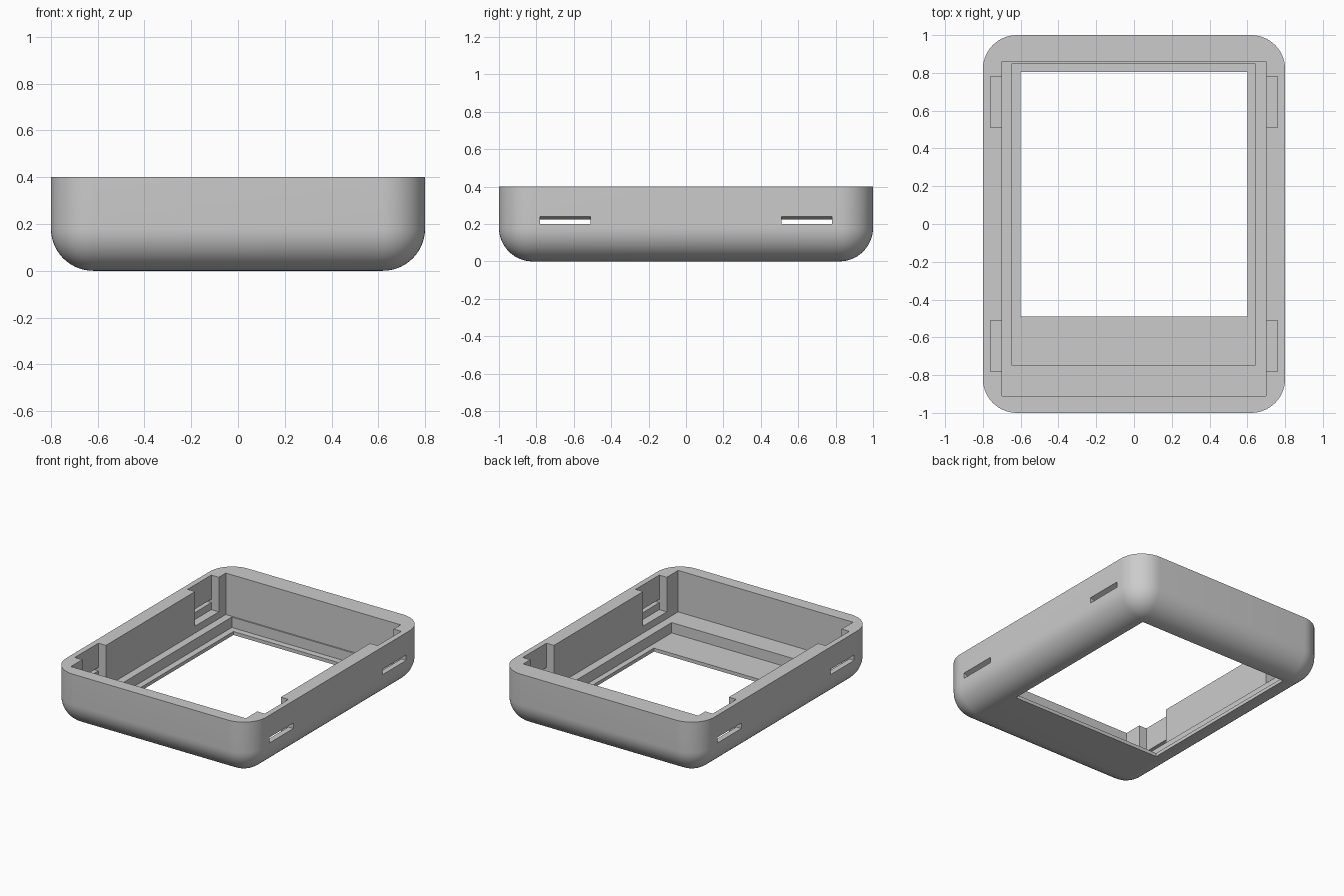
import bpy, bmesh, math

if "Cube" in bpy.data.objects:
    bpy.data.objects.remove(bpy.data.objects["Cube"], do_unlink=True)

grey = bpy.data.materials.new("plain grey")
grey.use_nodes = True
grey.diffuse_color = (0.6, 0.6, 0.6, 1)
grey.node_tree.nodes["Principled BSDF"].inputs["Base Color"].default_value = (0.6, 0.6, 0.6, 1)

HEIGHT = 0.4
ROUND = 0.18


def make_object(name, bm):
    bmesh.ops.recalc_face_normals(bm, faces=bm.faces[:])
    mesh = bpy.data.meshes.new(name)
    bm.to_mesh(mesh)
    bm.free()
    mesh.materials.append(grey)
    obj = bpy.data.objects.new(name, mesh)
    bpy.context.collection.objects.link(obj)
    return obj


def box_mesh(x0, x1, y0, y1, z0, z1):
    bm = bmesh.new()
    bmesh.ops.create_cube(bm, size=1)
    for v in bm.verts:
        v.co.x = x1 if v.co.x > 0 else x0
        v.co.y = y1 if v.co.y > 0 else y0
        v.co.z = z1 if v.co.z > 0 else z0
    return bm


def cut(target, bm):
    cutter = make_object("cutter", bm)
    cutter.hide_render = True
    mod = target.modifiers.new("cut", 'BOOLEAN')
    mod.operation = 'DIFFERENCE'
    mod.solver = 'EXACT'
    mod.object = cutter
    bpy.context.view_layer.objects.active = target
    bpy.ops.object.modifier_apply(modifier=mod.name)
    bpy.data.objects.remove(cutter, do_unlink=True)


# Outer shell: rounded sides and underside, flat open rim
bm = box_mesh(-0.8, 0.8, -1, 1, 0, HEIGHT)
edges = [e for e in bm.edges if min(v.co.z for v in e.verts) < 0.01]
bmesh.ops.bevel(bm, geom=edges, offset=ROUND, segments=14, profile=0.5,
                affect='EDGES', clamp_overlap=True)
case = make_object("case_frame", bm)

# Main cavity, screen recess and window opening
cut(case, box_mesh(-0.7, 0.7, -0.91, 0.86, 0.1, 0.6))
cut(case, box_mesh(-0.645, 0.64, -0.75, 0.85, 0.025, 0.3))
cut(case, box_mesh(-0.6, 0.6, -0.49, 0.805, -0.2, 0.2))

# Clip pockets in the side walls, each with a slot to the outside
for sx in (-1, 1):
    for sy in (-1, 1):
        xs = sorted((sx * 0.6, sx * 0.76))
        ys = sorted((sy * 0.51, sy * 0.78))
        cut(case, box_mesh(*xs, *ys, 0.15, 0.6))
        xs = sorted((sx * 0.73, sx * 0.85))
        slot = box_mesh(*xs, *ys, 0.2, 0.24)
        for v in slot.verts:  # sloping slot roof
            if v.co.z > 0.22:
                v.co.z = 0.24 + (abs(v.co.x) - 0.8) * 0.375
        cut(case, slot)

# Smooth the rounded shell, keep the cut edges sharp
bpy.ops.object.select_all(action='DESELECT')
case.select_set(True)
bpy.context.view_layer.objects.active = case
bpy.ops.object.shade_smooth_by_angle(angle=math.radians(30))
